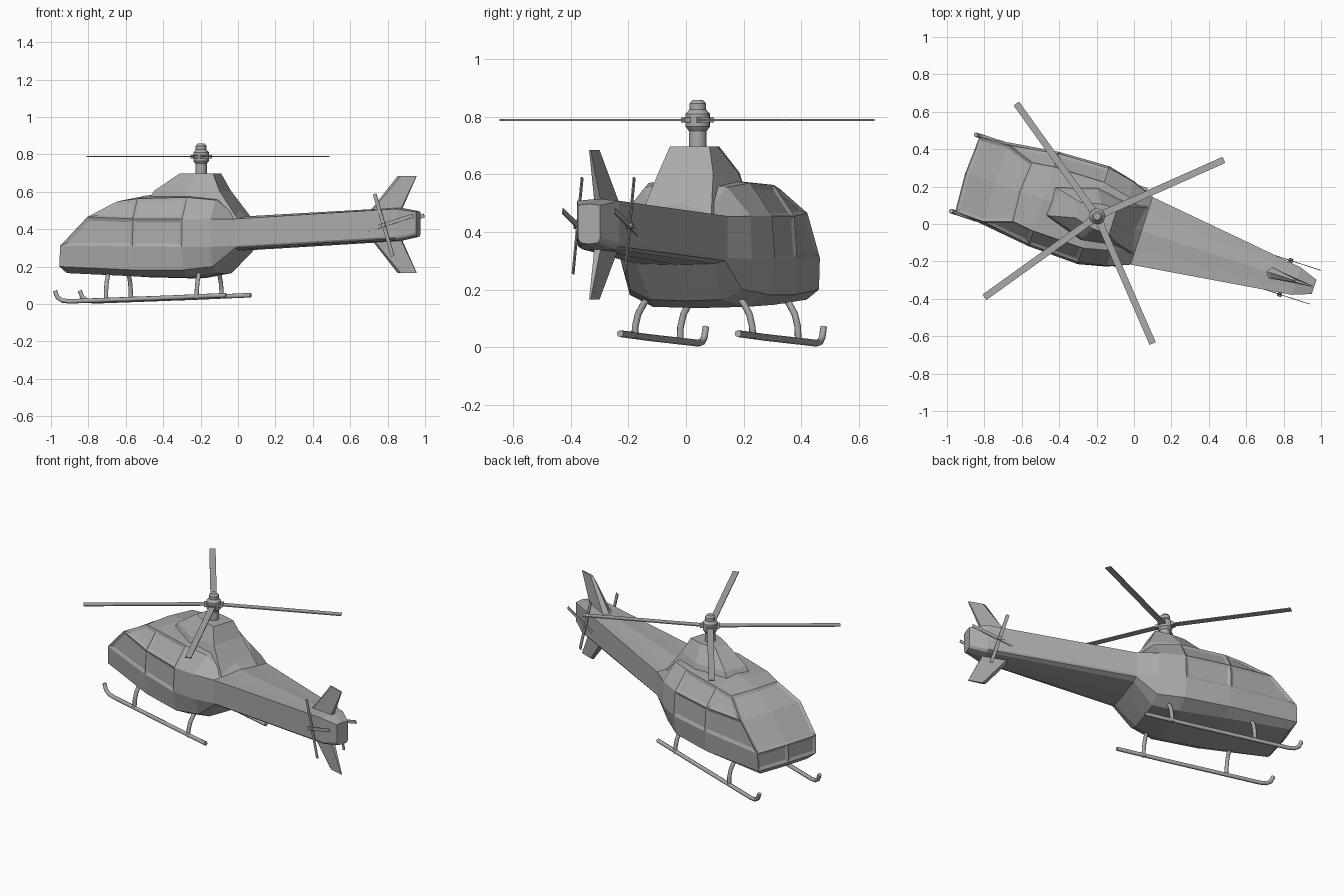
import bpy, bmesh, math
from mathutils import Matrix, Vector

if "Cube" in bpy.data.objects:
    bpy.data.objects.remove(bpy.data.objects["Cube"])

# The aircraft is built nose towards -x, then turned to its heading
HEADING = Matrix.Translation((-0.007, -0.021, 0)) @ Matrix.Rotation(math.radians(-18), 4, "Z")

grey = bpy.data.materials.new("light_grey")
grey.use_nodes = True
grey.diffuse_color = (0.4, 0.4, 0.4, 1)
grey.node_tree.nodes["Principled BSDF"].inputs["Base Color"].default_value = grey.diffuse_color


def place(name, data, local=Matrix()):
    obj = bpy.data.objects.new(name, data)
    bpy.context.scene.collection.objects.link(obj)
    data.materials.append(grey)
    obj.matrix_world = HEADING @ local
    return obj


def finish(name, bm, local=Matrix()):
    mesh = bpy.data.meshes.new(name)
    bmesh.ops.recalc_face_normals(bm, faces=bm.faces)
    bm.to_mesh(mesh)
    bm.free()
    return place(name, mesh, local)


def loft(name, rings):
    """Skin closed rings of points and cap both ends."""
    bm = bmesh.new()
    rows = [[bm.verts.new(p) for p in ring] for ring in rings]
    n = len(rows[0])
    for a, b in zip(rows, rows[1:]):
        for i in range(n):
            j = (i + 1) % n
            bm.faces.new((a[i], a[j], b[j], b[i]))
    bm.faces.new(rows[0])
    bm.faces.new(rows[-1])
    return finish(name, bm)


def box(name, low, high, local=Matrix()):
    bm = bmesh.new()
    bmesh.ops.create_cube(bm, size=1)
    low, high = Vector(low), Vector(high)
    for v in bm.verts:
        v.co = Vector(c * s for c, s in zip(v.co, high - low)) + (low + high) / 2
    return finish(name, bm, local)


def turned(name, profile, sides, local=Matrix()):
    """Surface of revolution from (radius, height) pairs."""
    obj = loft(name, [[(r * math.cos(k * math.tau / sides), r * math.sin(k * math.tau / sides), z)
                       for k in range(sides)] for r, z in profile])
    obj.matrix_world = HEADING @ local
    bpy.ops.object.select_all(action="DESELECT")
    obj.select_set(True)
    bpy.context.view_layer.objects.active = obj
    bpy.ops.object.shade_smooth_by_angle(angle=math.radians(35))


def tube(name, points, radius):
    curve = bpy.data.curves.new(name, "CURVE")
    curve.dimensions = "3D"
    curve.bevel_depth = radius
    curve.bevel_resolution = 2
    curve.use_fill_caps = True
    spline = curve.splines.new("POLY")
    spline.points.add(len(points) - 1)
    for p, co in zip(spline.points, points):
        p.co = (*co, 1)
    place(name, curve)


# Fuselage and tail boom: half stations, each keel, chine, belt, sill, roof
def station(x, *pairs):
    return [(x, w, z) for w, z in pairs]


def boom(x, w, low, top):
    return station(x, (w * .75, low), (w * .95, low + .01), (w, low + .02), (w, top), (w * .55, top + .003))


stations = [
    [(-.90, .17, .165), (-.93, .205, .2), (-.925, .21, .31), (-.77, .215, .465), (-.62, .165, .548)],
    station(-.5, (.18, .147), (.255, .182), (.265, .308), (.255, .455), (.18, .563)),
    station(-.22, (.17, .14), (.255, .182), (.275, .305), (.265, .455), (.185, .57)),
    station(-.07, (.13, .165), (.205, .2), (.24, .305), (.235, .455), (.15, .555)),
    boom(.05, .19, .29, .455),
    boom(.92, .077, .34, .508),
    boom(1.02, .04, .362, .492),
]
bm = bmesh.new()
grid = [[bm.verts.new(p) for p in s] for s in stations]
nose = [bm.verts.new((x - .012, 0, z + .004)) for x, w, z in stations[0]]
bottom = [nose[0]] + [bm.verts.new((s[0][0], 0, s[0][2] - .004)) for s in stations[1:]]
top = [nose[-1]] + [bm.verts.new((s[-1][0], 0, s[-1][2] + .1 * s[-1][1])) for s in stations[1:]]
skin = {}
for i in range(len(grid) - 1):
    a = [bottom[i]] + grid[i] + [top[i]]
    b = [bottom[i + 1]] + grid[i + 1] + [top[i + 1]]
    for k in range(len(a) - 1):
        skin[i, k] = bm.faces.new((a[k], b[k], b[k + 1], a[k + 1]))
for k in range(len(nose) - 1):
    skin["nose", k] = bm.faces.new((nose[k], grid[0][k], grid[0][k + 1], nose[k + 1]))
bm.faces.new([bottom[-1]] + grid[-1] + [top[-1]])
bmesh.ops.recalc_face_normals(bm, faces=bm.faces)

# Recessed panes: cabin side windows, chin windows and windscreen
panes = [skin[i, k] for i in (0, 1) for k in (3, 4)] + [skin["nose", 1]]
bmesh.ops.inset_individual(bm, faces=panes, thickness=.018, depth=-.008, use_even_offset=True)
bmesh.ops.inset_region(bm, faces=[skin["nose", 2], skin["nose", 3]],
                       thickness=.016, depth=-.008, use_even_offset=True)
mesh = bpy.data.meshes.new("fuselage")
bm.to_mesh(mesh)
bm.free()
fuselage = place("fuselage", mesh)
mirror = fuselage.modifiers.new("mirror", "MIRROR")
mirror.use_axis = (False, True, False)


# Engine cowling
def hexagon(z, *half):
    return [(x, w, z) for x, w in half] + [(x, -w, z) for x, w in reversed(half)]


loft("engine_cowling", [
    hexagon(.45, (-.54, .09), (-.25, .19), (.05, .13)),
    hexagon(.605, (-.44, .075), (-.24, .135), (-.065, .1)),
    hexagon(.697, (-.307, .043), (-.2, .07), (-.11, .072)),
])

# Tail fins, above and below the boom
for name, side in (("upper_fin", 1), ("lower_fin", -1)):
    def section(front, back, thick, height):
        z = .425 + side * height
        return [(front, 0, z), (front + .02, thick, z), (back, thick * .4, z),
                (back, -thick * .4, z), (front + .02, -thick, z)]
    loft(name, [section(.72, .92, .035, .05), section(.765, .93, .028, .09), section(.905, 1.012, .007, .26)])

# Main rotor
HUB = Matrix.Translation((-.2, 0, 0))
turned("rotor_mast", [(.031, .66), (.031, .76)], 16, HUB)
turned("rotor_hub", [(.031, .75), (.042, .765), (.042, .81), (.029, .825), (.029, .845), (.019, .857)], 16, HUB)
for n, angle in enumerate((42, 143.6, 233.7, 311.6)):
    turn = HUB @ Matrix.Rotation(math.radians(angle), 4, "Z")
    box(f"main_blade_{n}", (.03, -.018, .785), (.742, .018, .791), turn)
    box(f"blade_grip_{n}", (.02, -.021, .779), (.055, .021, .797), turn)

# Tail rotors, skids and struts on both sides
for side, label in ((1, "left"), (-1, "right")):
    centre = Matrix.Translation((.857, side * .095, .422))
    turned(f"{label}_tail_hub", [(.012, -.03), (.012, .012)], 10,
           centre @ Matrix.Rotation(-side * math.pi / 2, 4, "X"))
    for n in range(4):
        spin = centre @ Matrix.Rotation(math.radians(90 * n - 17), 4, "Y")
        box(f"{label}_tail_blade_{n}", (0, -.002, -.01), (.174, .002, .01), spin)

    y = side * .215
    tube(f"{label}_skid", [(.01, y, .047), (-.3, y, .034), (-.87, y, .014), (-.91, y, .018),
                           (-.937, y, .035), (-.952, y, .07)], .012)
    for x, place_name in ((-.665, "front"), (-.155, "rear")):
        tube(f"{label}_{place_name}_strut",
             [(x, side * w, z) for w, z in ((.145, .19), (.18, .155), (.203, .115), (.214, .07), (.215, .03))], .012)
